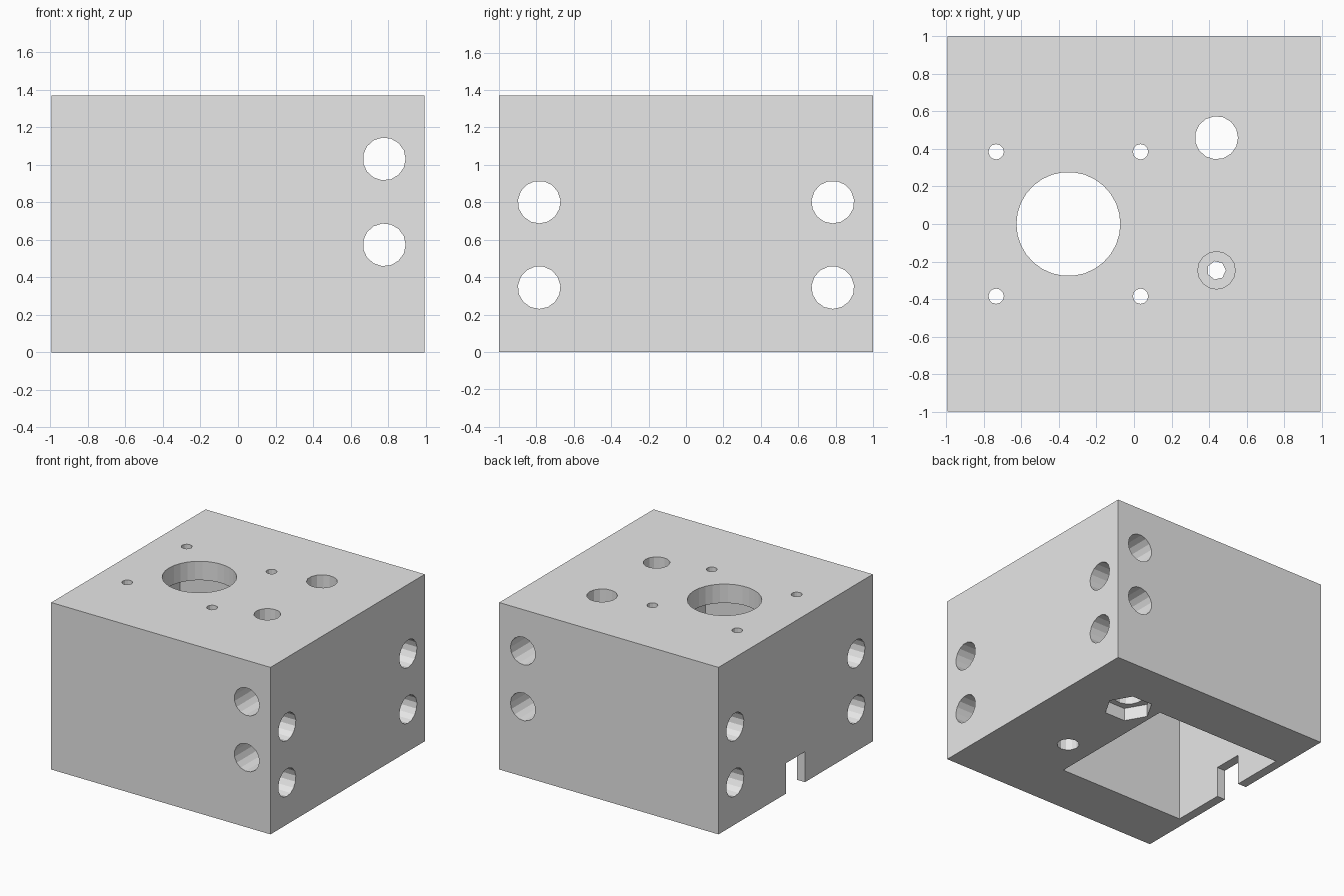
import bpy, bmesh, math
from mathutils import Matrix, Vector

if "Cube" in bpy.data.objects:
    bpy.data.objects.remove(bpy.data.objects["Cube"])

HX, HY, H = 0.995, 1.0, 1.37
MX = -0.35                      # motor axis in x

grey = bpy.data.materials.new("grey")
grey.diffuse_color = (0.8, 0.8, 0.8, 1)
grey.use_nodes = True
grey.node_tree.nodes["Principled BSDF"].inputs["Base Color"].default_value = grey.diffuse_color


def to_object(name, bm):
    mesh = bpy.data.meshes.new(name)
    bm.to_mesh(mesh)
    bm.free()
    mesh.materials.append(grey)
    obj = bpy.data.objects.new(name, mesh)
    bpy.context.collection.objects.link(obj)
    return obj


def box(name, lo, hi):
    bm = bmesh.new()
    lo, hi = Vector(lo), Vector(hi)
    m = Matrix.Translation((lo + hi) / 2) @ Matrix.Diagonal((*(hi - lo), 1))
    bmesh.ops.create_cube(bm, size=1, matrix=m)
    return to_object(name, bm)


def rod(name, start, end, r, sides):
    """Prism from start to end with a corner pointing along +x for upright rods."""
    bm = bmesh.new()
    a, b = Vector(start), Vector(end)
    d = b - a
    rot = Vector((0, 0, 1)).rotation_difference(d).to_matrix().to_4x4()
    spin = Matrix.Rotation(-math.pi / 2, 4, 'Z')
    bmesh.ops.create_cone(bm, cap_ends=True, segments=sides, radius1=r, radius2=r,
                          depth=d.length, matrix=Matrix.Translation((a + b) / 2) @ rot @ spin)
    return to_object(name, bm)


block = box("block", (-HX, -HY, 0), (HX, HY, H))

cutters = [
    # motor pocket open at the bottom, shaft opening, cable notch
    box("motor_pocket", (MX - 0.57, -0.565, -0.1), (MX + 0.57, 0.565, 1.215)),
    rod("shaft_opening", (MX, 0, 1.1), (MX, 0, H + 0.1), 0.277, 30),
    box("cable_notch", (-HX - 0.1, -0.122, -0.1), (-0.8, 0.122, 0.25)),
    # large upright hole with nut recess below
    rod("upright_hole", (0.44, 0.46, -0.1), (0.44, 0.46, H + 0.1), 0.115, 15),
    rod("nut_recess", (0.44, 0.46, -0.1), (0.44, 0.46, 0.105), 0.184, 6),
    # narrow stepped hole
    rod("stepped_hole", (0.44, -0.247, -0.1), (0.44, -0.247, H + 0.1), 0.05, 7),
    rod("stepped_hole_top", (0.44, -0.247, H - 0.3), (0.44, -0.247, H + 0.1), 0.1, 16),
    rod("stepped_hole_bottom", (0.44, -0.247, -0.1), (0.44, -0.247, 0.2), 0.083, 12),
]
# motor screw holes
for sx in (-1, 1):
    for sy in (-1, 1):
        x, y = MX + sx * 0.385, sy * 0.385
        cutters.append(rod("screw_hole", (x, y, 1.1), (x, y, H + 0.1), 0.041, 12))
# guide rod holes, side to side and front to back
for z in (0.344, 0.801):
    for y in (-0.785, 0.785):
        cutters.append(rod("side_rod_hole", (-1.2, y, z), (1.2, y, z), 0.114, 15))
for z in (0.573, 1.031):
    cutters.append(rod("front_rod_hole", (0.78, -1.2, z), (0.78, 1.2, z), 0.114, 15))

# cut everything, then drop the cutters
bpy.context.view_layer.objects.active = block
for c in cutters:
    c.hide_render = True
    mod = block.modifiers.new(c.name, 'BOOLEAN')
    mod.operation = 'DIFFERENCE'
    mod.solver = 'EXACT'
    mod.object = c
    bpy.ops.object.modifier_apply(modifier=mod.name)
for c in cutters:
    bpy.data.objects.remove(c, do_unlink=True)
